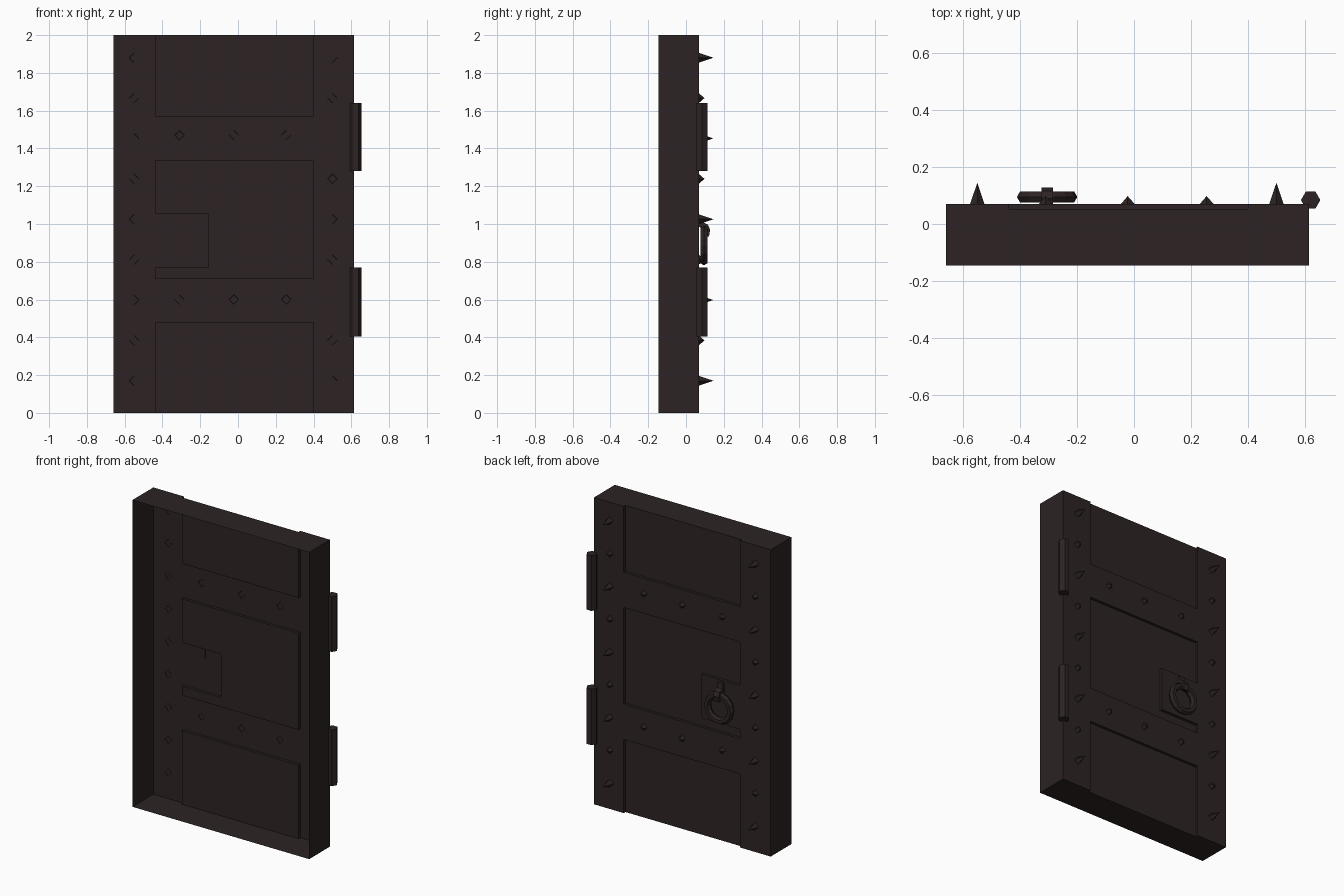
import bpy, bmesh, math
from mathutils import Matrix, Vector

if "Cube" in bpy.data.objects:
    bpy.data.objects.remove(bpy.data.objects["Cube"])

wood = bpy.data.materials.new("dark brown")
wood.diffuse_color = (0.026, 0.017, 0.017, 1)
wood.use_nodes = True
wood.node_tree.nodes["Principled BSDF"].inputs["Base Color"].default_value = wood.diffuse_color


def finish(name, bm):
    me = bpy.data.meshes.new(name)
    bm.to_mesh(me)
    bm.free()
    me.materials.append(wood)
    ob = bpy.data.objects.new(name, me)
    bpy.context.collection.objects.link(ob)
    return ob


# Door: a thin sheet with raised stiles, rails and lock plate, open at the front
FACE, PANEL, BACK = 0.07, 0.052, -0.145
xs = [-0.66, -0.44, -0.16, 0.40, 0.615]
zs = [0, 0.48, 0.71, 0.77, 1.055, 1.34, 1.57, 2]
nx, nz = len(xs) - 1, len(zs) - 1


def depth(i, k):
    if not (0 <= i < nx and 0 <= k < nz):
        return BACK
    raised = i in (0, 3) or k in (1, 5) or (i == 1 and k == 3)
    return FACE if raised else PANEL


bm = bmesh.new()


def quad(*pts):
    bm.faces.new([bm.verts.new(p) for p in pts])


for i in range(nx):
    for k in range(nz):
        y = depth(i, k)
        quad((xs[i], y, zs[k]), (xs[i], y, zs[k + 1]),
             (xs[i + 1], y, zs[k + 1]), (xs[i + 1], y, zs[k]))
# step walls between cells and the outer side walls
for i in range(nx + 1):
    for k in range(nz):
        a, b = depth(i - 1, k), depth(i, k)
        if a != b:
            quad((xs[i], a, zs[k]), (xs[i], a, zs[k + 1]), (xs[i], b, zs[k + 1]), (xs[i], b, zs[k]))
for k in range(nz + 1):
    for i in range(nx):
        a, b = depth(i, k - 1), depth(i, k)
        if a != b:
            quad((xs[i], a, zs[k]), (xs[i], b, zs[k]), (xs[i + 1], b, zs[k]), (xs[i + 1], a, zs[k]))
bmesh.ops.remove_doubles(bm, verts=bm.verts, dist=1e-5)
finish("door_shell", bm)


# Studs: four-sided spikes, open at the base
def stud(name, x, z, tip):
    bm = bmesh.new()
    base = FACE - 0.002
    m = Matrix.Translation((x, (base + tip) / 2, z)) @ Matrix.Rotation(-math.pi / 2, 4, 'X')
    bmesh.ops.create_cone(bm, cap_ends=False, segments=4, radius1=0.026, radius2=0,
                          depth=tip - base, matrix=m)
    bmesh.ops.remove_doubles(bm, verts=bm.verts, dist=1e-5)
    finish(name, bm)


for x in (-0.55, 0.50):
    for n in range(9):
        long = n % 2 == 0
        stud("long_spike" if long else "short_stud", x, 0.17 + n * 0.2138, 0.145 if long else 0.098)
for z in (0.60, 1.47):
    for x in (-0.31, -0.022, 0.255):
        stud("rail_stud", x, z, 0.098)

# Hinge barrels: hexagonal prisms
for lo, hi in ((0.405, 0.77), (1.28, 1.64)):
    bm = bmesh.new()
    m = Matrix.Translation((0.62, 0.084, (lo + hi) / 2)) @ Matrix.Rotation(math.pi / 6, 4, 'Z')
    bmesh.ops.create_cone(bm, cap_ends=True, segments=6, radius1=0.034, radius2=0.034,
                          depth=hi - lo, matrix=m)
    if max(v.co.x for v in bm.verts) < 0.653:      # put corners on the x axis
        bmesh.ops.rotate(bm, verts=bm.verts, cent=Vector((0.62, 0.084, 0)),
                         matrix=Matrix.Rotation(math.pi / 6, 3, 'Z'))
    finish("hinge_barrel", bm)

# Pull ring
bpy.ops.mesh.primitive_torus_add(major_segments=14, minor_segments=6, major_radius=0.084,
                                 minor_radius=0.022, location=(-0.305, 0.095, 0.885),
                                 rotation=(math.pi / 2, 0, 0))
ring = bpy.context.object
ring.name = "pull_ring"
ring.data.materials.append(wood)

# Ring bracket: bent strap extruded across x
bm = bmesh.new()
profile = [(0.069, 1.042), (0.085, 1.042), (0.09, 1.01), (0.115, 0.997), (0.128, 0.97),
           (0.122, 0.935), (0.11, 0.935), (0.105, 0.965), (0.069, 0.985)]
f = bm.faces.new([bm.verts.new((-0.325, y, z)) for y, z in profile])
g = bmesh.ops.extrude_face_region(bm, geom=[f])
bmesh.ops.translate(bm, vec=(0.04, 0, 0),
                    verts=[v for v in g["geom"] if isinstance(v, bmesh.types.BMVert)])
bmesh.ops.recalc_face_normals(bm, faces=bm.faces)
finish("ring_bracket", bm)
